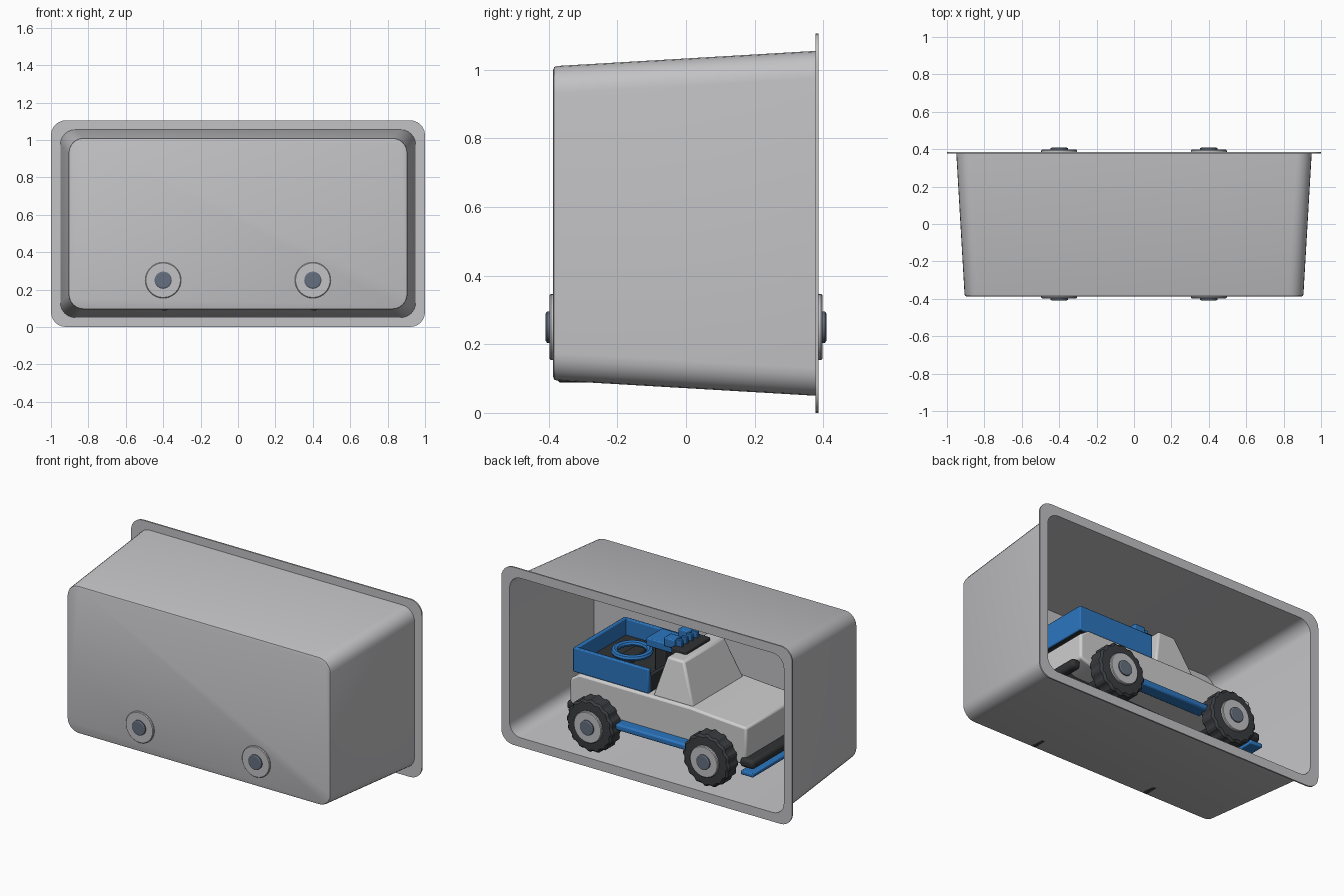
import bpy, bmesh, math
from mathutils import Matrix

if "Cube" in bpy.data.objects:
    bpy.data.objects.remove(bpy.data.objects["Cube"])


def material(name, rgb):
    m = bpy.data.materials.new(name)
    m.diffuse_color = (*rgb, 1)
    m.use_nodes = True
    m.node_tree.nodes["Principled BSDF"].inputs["Base Color"].default_value = m.diffuse_color
    return m


TRAY = material("tray grey", (0.54, 0.54, 0.56))
BODY = material("body grey", (0.62, 0.62, 0.62))
BLUE = material("blue", (0.025, 0.18, 0.52))
DARK = material("dark trim", (0.03, 0.032, 0.035))
TYRE = material("tyre grey", (0.042, 0.046, 0.052))
SLATE = material("slate hub", (0.13, 0.16, 0.21))


def finish(bm, name, mat, bevel=0.0, segments=2):
    bmesh.ops.recalc_face_normals(bm, faces=bm.faces[:])
    me = bpy.data.meshes.new(name)
    bm.to_mesh(me)
    bm.free()
    me.materials.append(mat)
    ob = bpy.data.objects.new(name, me)
    bpy.context.collection.objects.link(ob)
    if bevel:
        mod = ob.modifiers.new("soft edges", 'BEVEL')
        mod.width, mod.segments = bevel, segments
    bpy.ops.object.select_all(action='DESELECT')
    bpy.context.view_layer.objects.active = ob
    ob.select_set(True)
    bpy.ops.object.shade_smooth_by_angle(angle=math.radians(30))
    return ob


def box(name, x, y, z, mat, bevel=0.006):
    bm = bmesh.new()
    bmesh.ops.create_cube(bm, size=1)
    for v in bm.verts:
        for i, (a, b) in enumerate((x, y, z)):
            v.co[i] = (a + b) / 2 + v.co[i] * (b - a)
    return finish(bm, name, mat, bevel)


def loft(name, rings, mat, cap=True, bevel=0.0):
    """Join rings with equal point counts and close the first and last."""
    bm = bmesh.new()
    loops = [[bm.verts.new(p) for p in ring] for ring in rings]
    n = len(loops[0])
    for a, b in zip(loops, loops[1:]):
        for i in range(n):
            j = (i + 1) % n
            bm.faces.new((a[i], a[j], b[j], b[i]))
    if cap:
        bm.faces.new(loops[0])
        bm.faces.new(loops[-1])
    return finish(bm, name, mat, bevel)


def rounded_ring(y, inset, r):
    """Rounded rectangle, inset from the flange outline."""
    hx, lo, hi = 1 - inset, inset, 1.105 - inset
    pts = []
    for cx, cz, start in ((hx - r, hi - r, 0), (-hx + r, hi - r, 90),
                          (-hx + r, lo + r, 180), (hx - r, lo + r, 270)):
        for k in range(7):
            a = math.radians(start + 15 * k)
            pts.append((cx + r * math.cos(a), y, cz + r * math.sin(a)))
    return pts


def lathe(name, x, z, profile, mat, n=40, teeth=()):
    """Spin (y, radius) points around a crosswise axle."""
    rings = []
    for k, (y, r) in enumerate(profile):
        ring = []
        for i in range(n):
            a = 2 * math.pi * i / n
            q = r - (0.008 if k in teeth and i % 4 > 1 else 0)
            ring.append((x + q * math.sin(a), y, z - q * math.cos(a)))
        rings.append(ring)
    return loft(name, rings, mat)


# Tapered tray, open at the back, with a flat flange
loft("display_tray", [
    rounded_ring(-0.379, 0.102, 0.075),
    rounded_ring(0.386, 0.057, 0.075),
    rounded_ring(0.386, 0.0, 0.08),
    rounded_ring(0.377, 0.0, 0.08),
    rounded_ring(0.377, 0.05, 0.08),
    rounded_ring(-0.376, 0.094, 0.08),
    rounded_ring(-0.384, 0.097, 0.077),
    rounded_ring(-0.387, 0.105, 0.07)], TRAY)

# Lower body from a side profile
side = [(-0.60, 0.22), (-0.605, 0.465), (-0.36, 0.48), (-0.22, 0.49),
        (0.55, 0.49), (0.61, 0.45), (0.61, 0.30), (0.52, 0.27), (-0.48, 0.25)]
loft("truck_body", [[(x, y, z) for x, z in side] for y in (-0.27, 0.27)],
     BODY, bevel=0.012)

# Tapered cab
loft("cab", [
    [(-0.225, -0.25, 0.48), (0.055, -0.25, 0.48), (0.055, 0.25, 0.48), (-0.225, 0.25, 0.48)],
    [(-0.125, -0.20, 0.725), (-0.01, -0.20, 0.725), (-0.01, 0.20, 0.725), (-0.125, 0.20, 0.725)]],
    BODY, bevel=0.012)

# Cargo bed with dark floor
for s in (-1, 1):
    box("bed_side", (0.08, 0.60), sorted((s * 0.23, s * 0.255)), (0.49, 0.64), BLUE)
box("bed_tailgate", (0.575, 0.60), (-0.255, 0.255), (0.49, 0.64), BLUE)
box("bed_front", (0.08, 0.10), (-0.24, 0.24), (0.49, 0.60), DARK)
box("bed_floor", (0.085, 0.59), (-0.24, 0.24), (0.488, 0.54), DARK, 0)

# Ring lying in the bed
bm = bmesh.new()
rings = []
for i in range(32):
    a = 2 * math.pi * i / 32
    rings.append([bm.verts.new((0.37 + (0.1 + 0.021 * math.cos(b)) * math.cos(a),
                                (0.1 + 0.021 * math.cos(b)) * math.sin(a),
                                0.585 + 0.018 * math.sin(b)))
                  for b in [k * math.pi / 4 for k in range(8)]])
for i in range(32):
    p, q = rings[i], rings[(i + 1) % 32]
    for k in range(8):
        m = (k + 1) % 8
        bm.faces.new((p[k], q[k], q[m], p[m]))
finish(bm, "bed_ring", BLUE)
lathe_post = box("ring_stand", (0.33, 0.41), (-0.09, 0.09), (0.53, 0.575), DARK)

# Roof plate and the equipment behind it
box("roof_plate", (-0.085, 0.02), (-0.12, 0.12), (0.70, 0.745), DARK)
box("equipment_post", (0.11, 0.18), (-0.05, 0.05), (0.53, 0.69), DARK)
box("equipment_base", (0.03, 0.22), (-0.08, 0.08), (0.685, 0.735), BLUE)
for s in (-1, 1):
    box("equipment_block", (0.01, 0.08), (s * 0.07 - 0.035, s * 0.07 + 0.035),
        (0.73, 0.785), BLUE)
for k in range(4):
    y = -0.075 + 0.05 * k
    box("equipment_rib", (-0.03, 0.01), (y - 0.01, y + 0.01), (0.74, 0.785), BLUE, 0.003)

# Running boards
for s in (-1, 1):
    box("running_board", (-0.26, 0.26), sorted((s * 0.25, s * 0.335)), (0.25, 0.288), BLUE, 0.01)

# Bumpers and front skid plate
box("front_bumper", (-0.665, -0.57), (-0.29, 0.29), (0.225, 0.28), DARK, 0.018)
box("rear_bumper", (0.59, 0.65), (-0.25, 0.25), (0.24, 0.295), DARK, 0.018)
box("skid_plate", (-0.67, -0.585), (-0.30, 0.30), (0.185, 0.21), BLUE)
box("chassis", (-0.60, 0.60), (-0.12, 0.12), (0.20, 0.29), DARK)
for s in (-1, 1):
    box("skid_bracket", (-0.63, -0.60), (s * 0.15 - 0.02, s * 0.15 + 0.02), (0.20, 0.24), DARK)

# Axles and wheels
for x in (-0.4, 0.4):
    lathe("axle", x, 0.25, [(-0.30, 0.03), (0.30, 0.03)], DARK, 16)
    for s in (-1, 1):
        lathe("tyre", x, 0.25,
              [(s * y, r) for y, r in ((0.272, 0.11), (0.276, 0.145), (0.292, 0.162),
                                       (0.368, 0.162), (0.380, 0.150), (0.383, 0.10))],
              TYRE, 64, teeth=(1, 2, 3, 4))
        lathe("wheel_disc", x, 0.25,
              [(s * y, r) for y, r in ((0.375, 0.096), (0.394, 0.096), (0.398, 0.092))], TRAY)
        lathe("hub_cap", x, 0.25,
              [(s * y, r) for y, r in ((0.39, 0.046), (0.405, 0.046), (0.409, 0.040))], SLATE, 32)
